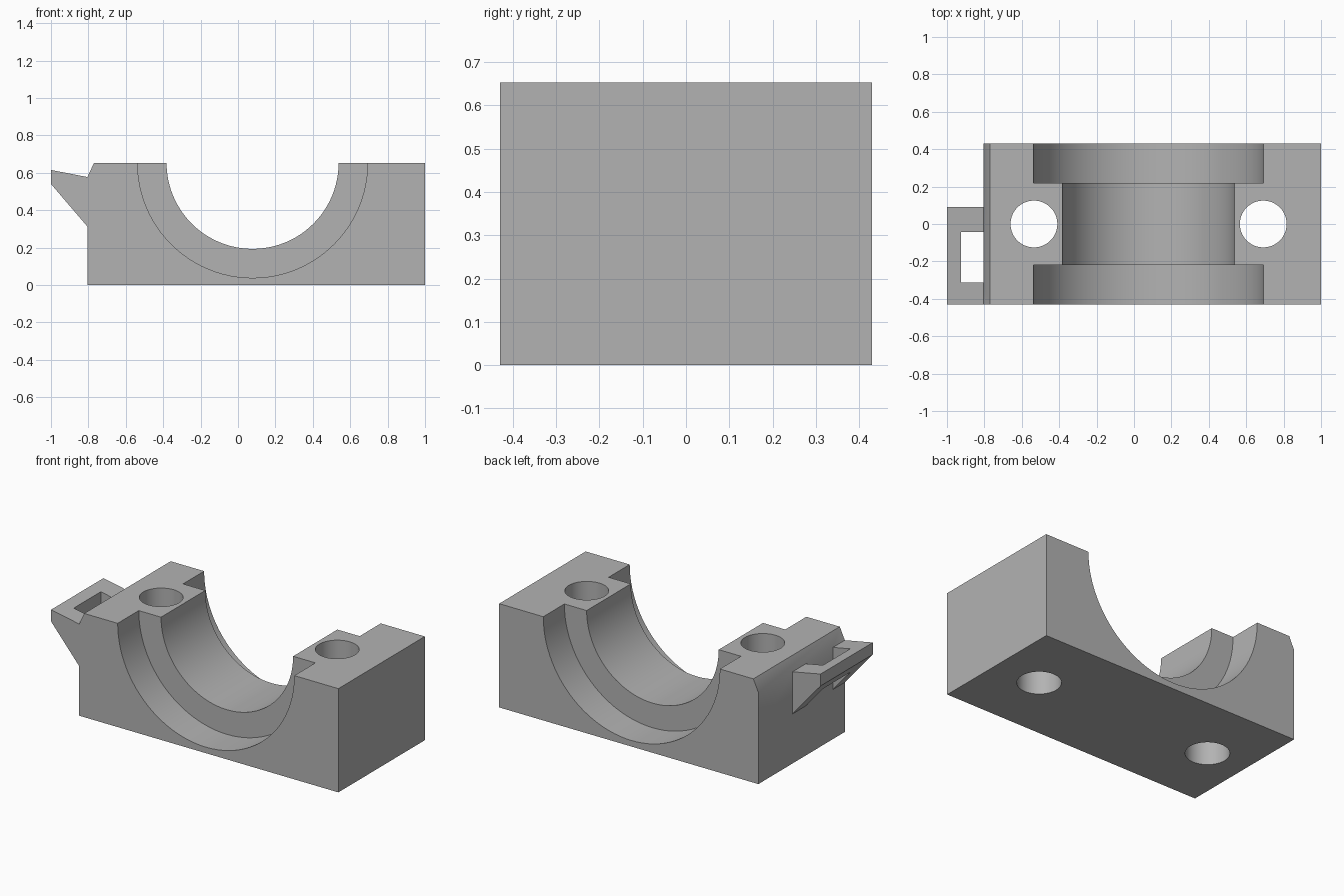
import bpy
import bmesh
import math

if "Cube" in bpy.data.objects:
    bpy.data.objects.remove(bpy.data.objects["Cube"], do_unlink=True)

grey = bpy.data.materials.new("plain_grey")
grey.use_nodes = True
colour = (0.45, 0.45, 0.45, 1)
grey.diffuse_color = colour
grey.node_tree.nodes["Principled BSDF"].inputs["Base Color"].default_value = colour

HALF_DEPTH = 0.43
TOP = 0.653
WALL = -0.805
BORE_X = 0.078


def extrude_profile(name, points, depth):
    """Solid made from an XZ outline, centred on y = 0."""
    bm = bmesh.new()
    face = bm.faces.new([bm.verts.new((x, -depth, z)) for x, z in points])
    moved = bmesh.ops.extrude_face_region(bm, geom=[face])["geom"]
    verts = [v for v in moved if isinstance(v, bmesh.types.BMVert)]
    bmesh.ops.translate(bm, verts=verts, vec=(0, 2 * depth, 0))
    bmesh.ops.recalc_face_normals(bm, faces=bm.faces)
    mesh = bpy.data.meshes.new(name)
    bm.to_mesh(mesh)
    bm.free()
    mesh.materials.append(grey)
    obj = bpy.data.objects.new(name, mesh)
    bpy.context.collection.objects.link(obj)
    return obj


def box(low, high):
    bpy.ops.mesh.primitive_cube_add(
        size=1, location=[(a + b) / 2 for a, b in zip(low, high)])
    obj = bpy.context.object
    obj.scale = [b - a for a, b in zip(low, high)]
    return obj


def cylinder(radius, length, location, along_y=False):
    bpy.ops.mesh.primitive_cylinder_add(
        vertices=96, radius=radius, depth=length, location=location,
        rotation=(math.pi / 2 if along_y else 0, 0, 0))
    return bpy.context.object


def cut(target, cutter):
    cutter.name = "cutter"
    cutter.hide_render = True
    mod = target.modifiers.new("cut", "BOOLEAN")
    mod.operation = "DIFFERENCE"
    mod.solver = "EXACT"
    mod.object = cutter
    bpy.context.view_layer.objects.active = target
    bpy.ops.object.modifier_apply(modifier=mod.name)
    bpy.data.objects.remove(cutter, do_unlink=True)


# Block with a chamfered edge and a wedge-shaped side bracket
block = extrude_profile("bearing_block", [
    (WALL, 0), (1, 0), (1, TOP), (-0.77, TOP), (WALL, 0.577),
    (-1, 0.615), (-1, 0.54), (WALL, 0.312)], HALF_DEPTH)

# Shorten the bracket and open its window
cut(block, box((-1.1, 0.09, 0.1), (WALL, 0.6, 0.8)))
cut(block, box((-0.925, -0.312, 0.1), (WALL, -0.043, 0.8)))

# Half-round bore with a wider recess at each end
cut(block, cylinder(0.46, 1.2, (BORE_X, 0, TOP), True))
for side in (-1, 1):
    cut(block, cylinder(0.615, 0.4, (BORE_X, side * 0.42, TOP), True))

# Bolt holes
for side in (-1, 1):
    cut(block, cylinder(0.125, 2, (BORE_X + side * 0.613, 0, 0.3)))

bpy.ops.object.select_all(action="DESELECT")
block.select_set(True)
bpy.context.view_layer.objects.active = block
bpy.ops.object.shade_smooth_by_angle(angle=math.radians(30))
